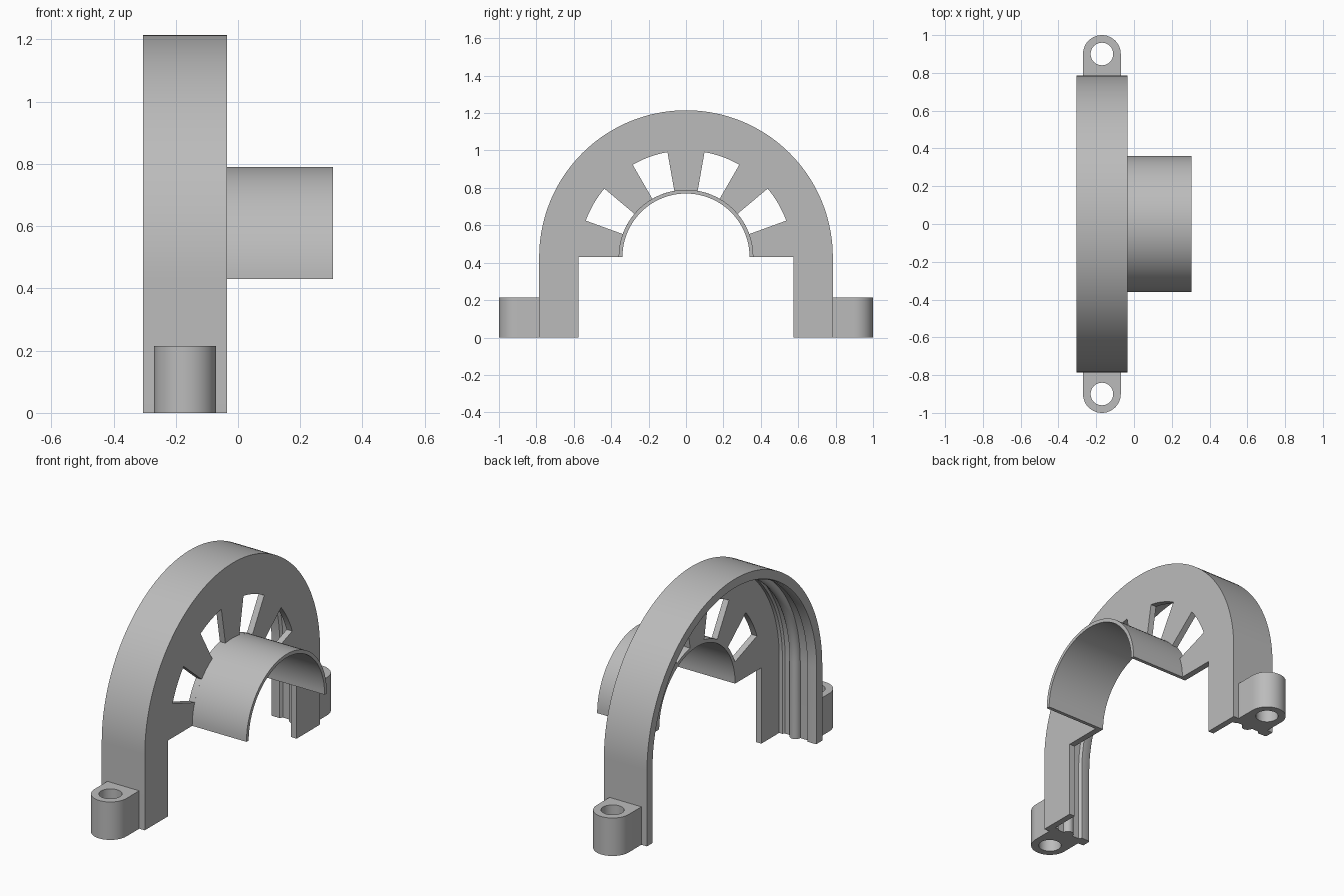
import bpy, bmesh
from math import sin, cos, radians, pi
from mathutils import Matrix

cube = bpy.data.objects.get("Cube")
if cube:
    bpy.data.objects.remove(cube, do_unlink=True)

grey = bpy.data.materials.new("plain grey")
grey.use_nodes = True
grey.diffuse_color = (0.5, 0.5, 0.5, 1)
grey.node_tree.nodes["Principled BSDF"].inputs["Base Color"].default_value = (0.5, 0.5, 0.5, 1)

AXIS_Z = 0.43        # height of the bore centre
OUTER = 0.785        # arch radius
BORE, SLEEVE = 0.34, 0.36
BACK, INNER, FACE, END = -0.305, -0.07, -0.035, 0.305
# sends a flat drawing (u, v) to (y, z), extruded along x
SIDEWAYS = Matrix(((0, 0, 1, 0), (1, 0, 0, 0), (0, 1, 0, 0), (0, 0, 0, 1)))


def arc(radius, a0, a1, n, cu=0, cv=AXIS_Z):
    angles = [radians(a0 + (a1 - a0) * i / n) for i in range(n + 1)]
    return [(cu + radius * cos(a), cv + radius * sin(a)) for a in angles]


def finish(name, bm):
    bmesh.ops.remove_doubles(bm, verts=bm.verts, dist=0.0001)
    bmesh.ops.recalc_face_normals(bm, faces=bm.faces)
    mesh = bpy.data.meshes.new(name)
    bm.to_mesh(mesh)
    bm.free()
    mesh.materials.clear()
    mesh.materials.append(grey)
    obj = bpy.data.objects.new(name, mesh)
    bpy.context.collection.objects.link(obj)
    bpy.ops.object.select_all(action='DESELECT')
    obj.select_set(True)
    bpy.context.view_layer.objects.active = obj
    bpy.ops.object.shade_smooth_by_angle(angle=radians(30))
    return obj


def prism(name, loops, low, high, matrix=Matrix()):
    """Extrude an outline; further loops become holes."""
    curve = bpy.data.curves.new(name + " outline", 'CURVE')
    curve.dimensions = '2D'
    curve.fill_mode = 'BOTH'
    curve.extrude = (high - low) / 2
    for loop in loops:
        spline = curve.splines.new('POLY')
        spline.points.add(len(loop) - 1)
        for point, (u, v) in zip(spline.points, loop):
            point.co = (u, v, 0, 1)
        spline.use_cyclic_u = True
    helper = bpy.data.objects.new(name + " helper", curve)
    bpy.context.collection.objects.link(helper)
    bpy.context.view_layer.update()
    graph = bpy.context.evaluated_depsgraph_get()
    mesh = bpy.data.meshes.new_from_object(helper.evaluated_get(graph))
    bm = bmesh.new()
    bm.from_mesh(mesh)
    bm.transform(matrix @ Matrix.Translation((0, 0, (low + high) / 2)))
    bpy.data.objects.remove(helper, do_unlink=True)
    bpy.data.meshes.remove(mesh)
    return finish(name, bm)


# Face plate with legs, half bore and four windows
outline = [(OUTER, 0)] + arc(OUTER, 0, 180, 72) + [(-OUTER, 0)]
outline += [(-0.575, 0), (-0.575, AXIS_Z)] + arc(BORE, 180, 0, 48) + [(0.575, AXIS_Z), (0.575, 0)]
windows = [arc(0.57, a, a + 20, 8) + arc(SLEEVE, a + 20, a, 8) for a in (20, 60, 100, 140)]
prism("face_plate", [outline] + windows, INNER, FACE, SIDEWAYS)

# Half sleeve
prism("half_sleeve", [arc(SLEEVE, 0, 180, 48) + arc(BORE, 180, 0, 48)], FACE, END, SIDEWAYS)

# Arched rim: ribbed section swept up one leg, over and down the other
bead = [(-0.165 + 0.03 * cos(pi - pi * i / 8), 0.745 - 0.03 * sin(pi * i / 8)) for i in range(9)]
section = [(INNER, OUTER), (BACK, OUTER), (BACK, 0.735), (-0.295, 0.73), (-0.25, 0.73), (-0.24, 0.745)]
section += bead + [(-0.1, 0.745), (-0.09, 0.735), (INNER, 0.735)]
bm = bmesh.new()
stations = [(1, 0, 0)] + [(u, v, AXIS_Z) for u, v in arc(1, 0, 180, 72, 0, 0)] + [(-1, 0, 0)]
rings = [[bm.verts.new((x, r * u, base + r * v)) for x, r in section] for u, v, base in stations]
for a, b in zip(rings, rings[1:]):
    for i in range(len(section)):
        j = (i + 1) % len(section)
        bm.faces.new((a[i], a[j], b[j], b[i]))
bm.faces.new(rings[0])
bm.faces.new(rings[-1])
finish("arched_rim", bm)

# Bolt lugs at both feet
for side, name in ((1, "back_lug"), (-1, "front_lug")):
    lug = arc(0.1, 0, 180, 24, -0.17, 0.9) + [(-0.27, 0.77), (-0.07, 0.77)]
    hole = arc(0.06, 0, 345, 23, -0.17, 0.9)
    prism(name, [[(u, v * side) for u, v in loop] for loop in (lug, hole)], 0, 0.215)
